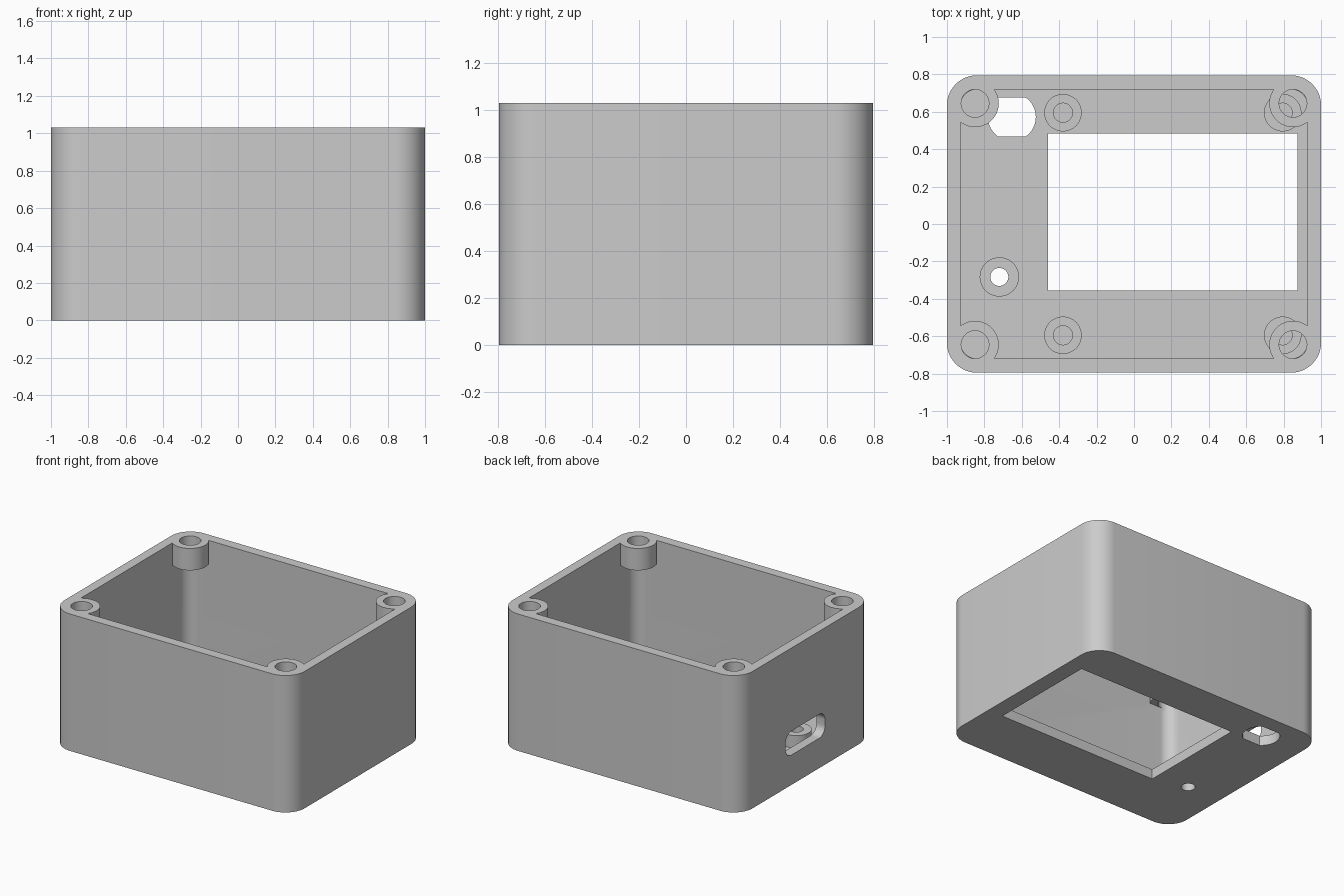
import bpy, bmesh, math
from mathutils import Matrix

if "Cube" in bpy.data.objects:
    bpy.data.objects.remove(bpy.data.objects["Cube"])

H, FLOOR = 1.03, 0.075
POST_Z = 0.865      # underside of the corner screw posts
BOSS_Z = 0.17       # top of the floor standoffs

grey = bpy.data.materials.new("grey plastic")
grey.diffuse_color = (0.6, 0.6, 0.6, 1)
grey.use_nodes = True
grey.node_tree.nodes["Principled BSDF"].inputs["Base Color"].default_value = grey.diffuse_color


def prism(name, pts, z0, z1, matrix=None):
    """Extrude a closed 2D outline from z0 to z1."""
    bm = bmesh.new()
    face = bm.faces.new([bm.verts.new((x, y, z0)) for x, y in pts])
    out = bmesh.ops.extrude_face_region(bm, geom=[face])
    moved = [g for g in out["geom"] if isinstance(g, bmesh.types.BMVert)]
    bmesh.ops.translate(bm, verts=moved, vec=(0, 0, z1 - z0))
    if matrix:
        bm.transform(matrix)
    bmesh.ops.recalc_face_normals(bm, faces=bm.faces)
    mesh = bpy.data.meshes.new(name)
    bm.to_mesh(mesh)
    bm.free()
    mesh.materials.append(grey)
    ob = bpy.data.objects.new(name, mesh)
    bpy.context.collection.objects.link(ob)
    return ob


def circle(cx, cy, r, n=48):
    return [(cx + r * math.cos(2 * math.pi * i / n),
             cy + r * math.sin(2 * math.pi * i / n)) for i in range(n)]


def rounded_rect(hx, hy, r, n=12):
    pts = []
    for k, (sx, sy) in enumerate([(1, 1), (-1, 1), (-1, -1), (1, -1)]):
        for i in range(n + 1):
            a = math.pi / 2 * (k + i / n)
            pts.append((sx * (hx - r) + r * math.cos(a),
                        sy * (hy - r) + r * math.sin(a)))
    return pts


def boolean(target, tool, operation):
    mod = target.modifiers.new(operation.lower(), 'BOOLEAN')
    mod.operation, mod.solver, mod.object = operation, 'EXACT', tool
    bpy.context.view_layer.objects.active = target
    bpy.ops.object.modifier_apply(modifier=mod.name)
    bpy.data.objects.remove(tool, do_unlink=True)


# Open-topped box with rounded vertical edges
case = prism("case", rounded_rect(1.0, 0.795, 0.16), 0, H)
boolean(case, prism("cavity", rounded_rect(0.928, 0.72, 0.09), FLOOR, H + 0.2),
        'DIFFERENCE')

# Corner screw posts hanging from the rim
corners = [(sx * 0.85, sy * 0.645) for sx in (-1, 1) for sy in (-1, 1)]
for x, y in corners:
    boolean(case, prism("corner_post", circle(x, y, 0.127), POST_Z, H), 'UNION')
for x, y in corners:
    boolean(case, prism("screw_bore", circle(x, y, 0.074), POST_Z - 0.02, H + 0.1),
            'DIFFERENCE')

# Floor standoffs with blind holes, and one boss bored right through
for x in (-0.38, 0.795):
    for y in (-0.595, 0.595):
        boolean(case, prism("standoff", circle(x, y, 0.1), FLOOR - 0.03, BOSS_Z), 'UNION')
        boolean(case, prism("pilot_hole", circle(x, y, 0.051), FLOOR, BOSS_Z + 0.1),
                'DIFFERENCE')
boolean(case, prism("button_boss", circle(-0.72, -0.283, 0.105), FLOOR - 0.03, BOSS_Z),
        'UNION')
boolean(case, prism("button_hole", circle(-0.72, -0.283, 0.048), -0.1, BOSS_Z + 0.1),
        'DIFFERENCE')

# Display window in the floor
boolean(case, prism("window", [(-0.46, -0.355), (0.875, -0.355),
                               (0.875, 0.485), (-0.46, 0.485)], -0.1, FLOOR + 0.05),
        'DIFFERENCE')

# Round floor hole with two flats
cx, cy, flat = -0.653, 0.572, 0.105
a0 = math.asin(flat / 0.128)
arc = [-a0 + 2 * a0 * i / 16 for i in range(17)]
outline = [(cx + 0.128 * math.cos(a + s), cy + 0.128 * math.sin(a + s))
           for s in (0, math.pi) for a in arc]
boolean(case, prism("socket_hole", outline, -0.1, FLOOR + 0.05), 'DIFFERENCE')

# Rounded cable slot through the left wall
turn = Matrix.Translation((-1, 0.01, 0.315)) @ Matrix.Rotation(math.pi / 2, 4, 'Y')
boolean(case, prism("cable_slot", rounded_rect(0.09, 0.235, 0.07), -0.1, 0.12, turn),
        'DIFFERENCE')

# Smooth curved walls, crisp edges
bpy.ops.object.select_all(action='DESELECT')
case.select_set(True)
bpy.context.view_layer.objects.active = case
bpy.ops.object.shade_smooth_by_angle(angle=math.radians(30))
